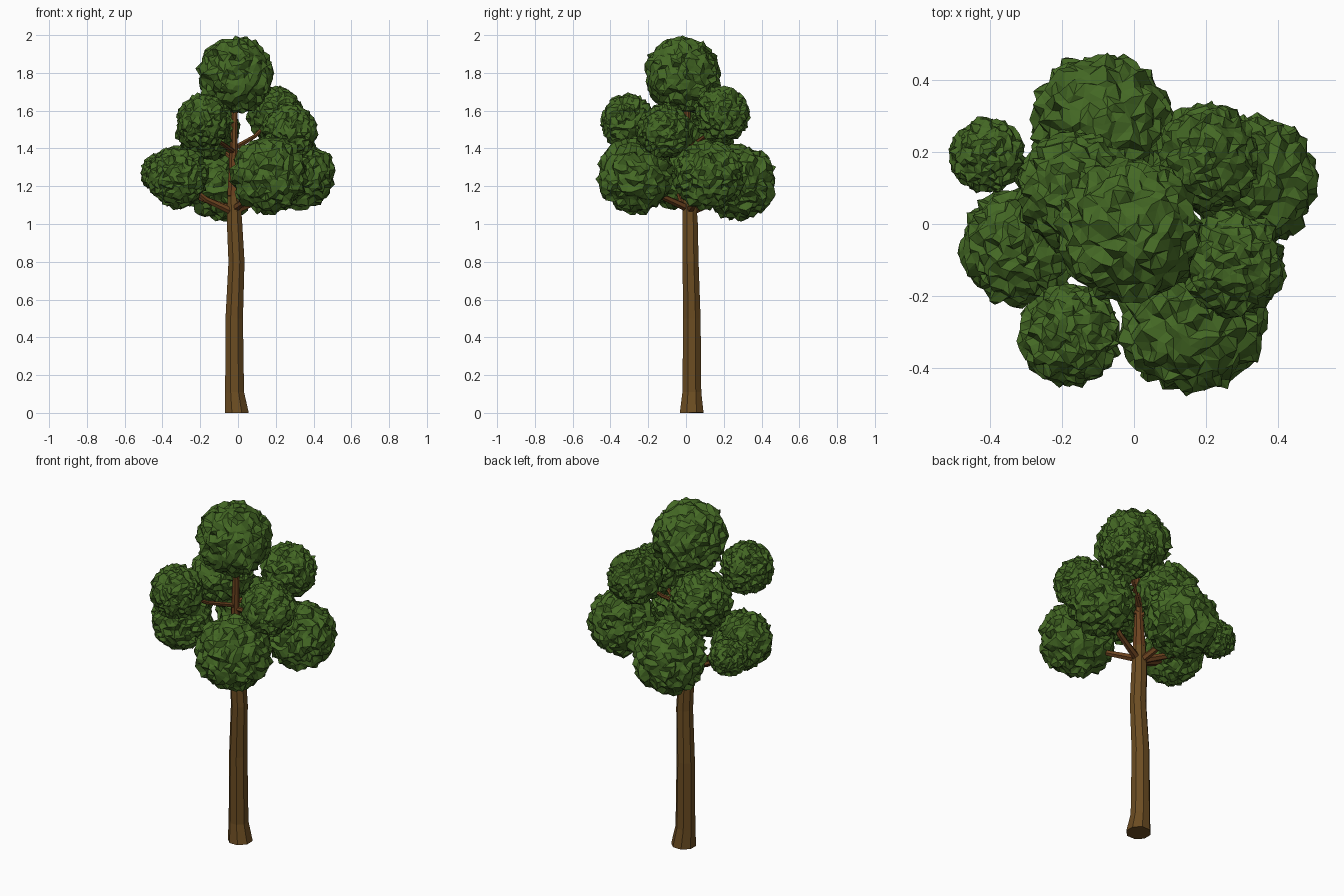
import bpy, bmesh, math, random
from mathutils import Vector

if "Cube" in bpy.data.objects:
    bpy.data.objects.remove(bpy.data.objects["Cube"])

random.seed(7)


def material(name, color):
    m = bpy.data.materials.new(name)
    m.diffuse_color = (*color, 1)
    m.use_nodes = True
    m.node_tree.nodes["Principled BSDF"].inputs["Base Color"].default_value = m.diffuse_color
    return m


LEAF = material("leaf_green", (0.058, 0.140, 0.018))
BARK = material("bark_brown", (0.150, 0.074, 0.016))
TWIG = material("branch_brown", (0.150, 0.056, 0.014))


def finish(name, bm, mat):
    bmesh.ops.recalc_face_normals(bm, faces=bm.faces)
    me = bpy.data.meshes.new(name)
    bm.to_mesh(me)
    bm.free()
    me.materials.append(mat)
    ob = bpy.data.objects.new(name, me)
    bpy.context.collection.objects.link(ob)
    return ob


def tube(name, path, sides, mat):
    """Faceted tube through (x, y, z, radius) points, capped at both ends."""
    bm = bmesh.new()
    axis = (Vector(path[-1][:3]) - Vector(path[0][:3])).normalized()
    u = axis.cross(Vector((0, 1, 0))).normalized()
    v = axis.cross(u)
    rings = []
    for x, y, z, r in path:
        ring = []
        for i in range(sides):
            a = math.tau * (i + 0.5) / sides
            ring.append(bm.verts.new(Vector((x, y, z)) + r * (u * math.cos(a) + v * math.sin(a))))
        rings.append(ring)
    for a, b in zip(rings, rings[1:]):
        for i in range(sides):
            j = (i + 1) % sides
            bm.faces.new((a[i], a[j], b[j], b[i]))
    bm.faces.new(rings[0])
    bm.faces.new(rings[-1])
    return finish(name, bm, mat)


def leaf_ball(name, center, radius):
    """Icosphere with jittered vertices for a spiky, faceted leaf clump."""
    bm = bmesh.new()
    bmesh.ops.create_icosphere(bm, subdivisions=4, radius=1)
    for vert in bm.verts:
        n = vert.co.normalized()
        side = Vector([random.uniform(-0.05, 0.05) for _ in range(3)])
        vert.co = Vector(center) + radius * (n * random.uniform(0.86, 1.02) + side)
    return finish(name, bm, LEAF)


# Trunk: flared foot, slight sway, tapering into the crown
TRUNK = [
    (-0.006, 0.030, 0.00, 0.068),
    (-0.018, 0.031, 0.11, 0.054),
    (-0.020, 0.031, 0.50, 0.050),
    (-0.008, 0.024, 0.80, 0.046),
    (-0.018, 0.022, 1.00, 0.044),
    (-0.022, 0.018, 1.15, 0.037),
    (-0.024, 0.010, 1.35, 0.024),
    (-0.014, 0.004, 1.75, 0.014),
]
tube("trunk", TRUNK[:6], 8, BARK)
tube("upper_trunk", TRUNK[5:], 8, TWIG)

# Leaf clumps: centre, radius, height where the branch leaves the trunk
CLUMPS = [
    ((-0.01, -0.02, 1.79), 0.207, None),
    ((-0.41, 0.19, 1.27), 0.108, 1.07),
    ((-0.32, -0.065, 1.25), 0.168, 1.06),
    ((-0.18, -0.31, 1.545), 0.147, 1.38),
    ((0.165, -0.27, 1.26), 0.208, 1.08),
    ((0.275, -0.11, 1.49), 0.150, 1.36),
    ((0.20, 0.185, 1.58), 0.153, 1.40),
    ((0.325, 0.12, 1.26), 0.190, 1.07),
    ((-0.09, 0.28, 1.22), 0.203, 1.06),
    ((-0.16, 0.09, 1.50), 0.172, 1.34),
]
for i, (c, r, fork) in enumerate(CLUMPS):
    leaf_ball(f"leaf_clump_{i + 1}", c, r)
    if fork is None:
        continue
    # Branch rising slightly from the trunk into the clump
    start = Vector((-0.02, 0.016, fork))
    end = Vector(c)
    mid = start.lerp(end, 0.5) - Vector((0, 0, 0.025))
    thick = 0.022 if fork < 1.2 else 0.015
    tube(f"branch_{i}", [(*start, thick), (*mid, thick * 0.75), (*end, thick * 0.5)], 6, TWIG)
